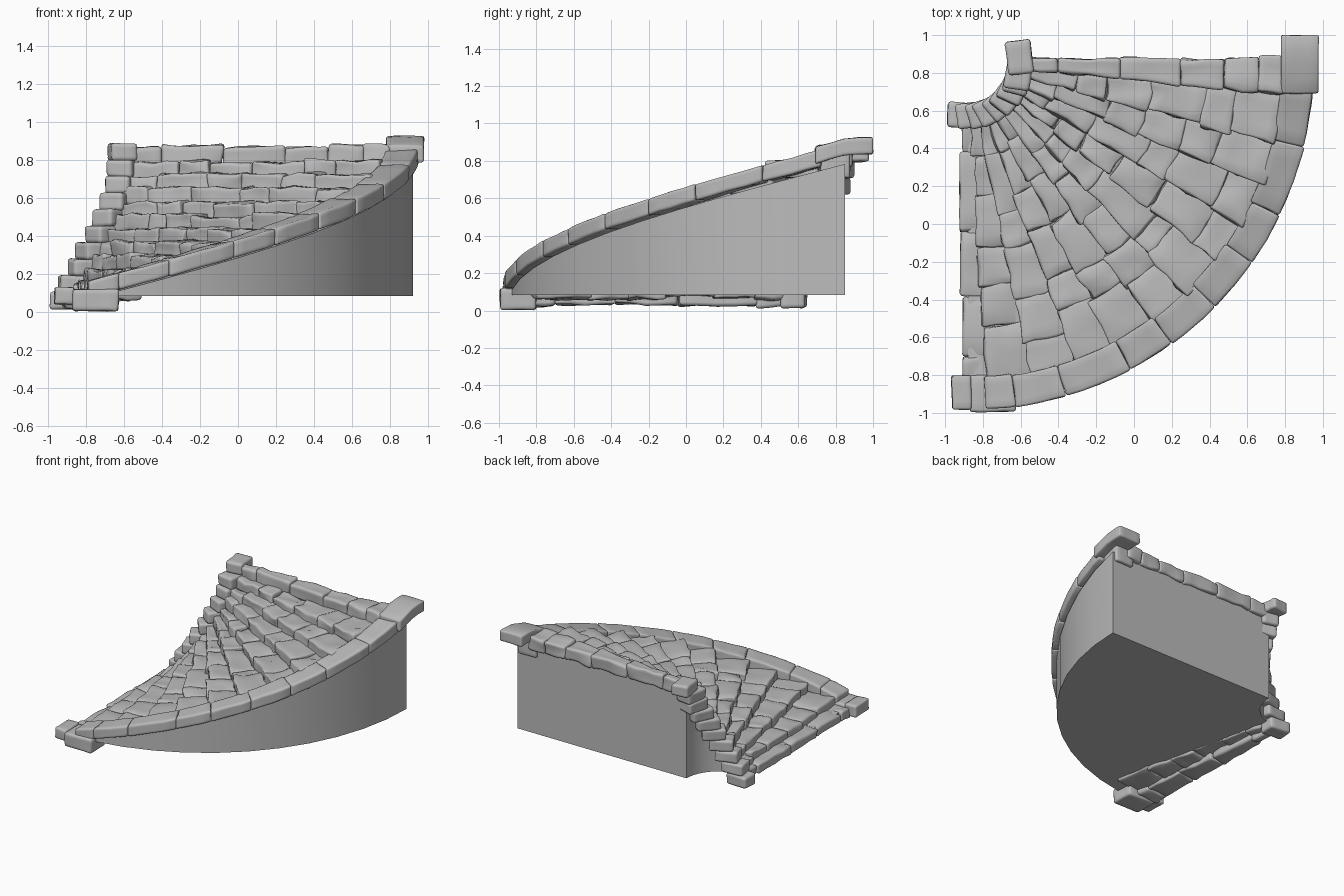
import bpy, bmesh, random
from math import sin, cos, radians
from mathutils import Vector, noise

random.seed(4)
old = bpy.data.objects.get("Cube")
if old:
    bpy.data.objects.remove(old)

stone_mat = bpy.data.materials.new("grey stone")
stone_mat.use_nodes = True
GREY = (0.5, 0.5, 0.5, 1)
stone_mat.diffuse_color = GREY
stone_mat.node_tree.nodes["Principled BSDF"].inputs["Base Color"].default_value = GREY

CENTRE_X, CENTRE_Y = -0.88, 0.85      # axis the stair winds around


def polar(t, r, z):
    a = radians(t)
    return Vector((CENTRE_X + r * sin(a), CENTRE_Y - r * cos(a), z))


def lerp(a, b, k):
    return a + (b - a) * k


def finish(name, bm):
    bmesh.ops.recalc_face_normals(bm, faces=bm.faces)
    mesh = bpy.data.meshes.new(name)
    bm.to_mesh(mesh)
    bm.free()
    mesh.materials.append(stone_mat)
    obj = bpy.data.objects.new(name, mesh)
    bpy.context.collection.objects.link(obj)
    return obj


def add_stone(bm, place, rough=0.006, cuts=3, bevel=0.011):
    """Worn block: place(u, v, w) maps the unit cube to its final shape."""
    part = bmesh.new()
    bmesh.ops.create_cube(part, size=1)
    bmesh.ops.subdivide_edges(part, edges=part.edges[:], cuts=cuts, use_grid_fill=True)
    for v in part.verts:
        v.co = place(v.co.x + 0.5, v.co.y + 0.5, v.co.z + 0.5)
    bmesh.ops.recalc_face_normals(part, faces=part.faces)
    sharp = [e for e in part.edges if e.calc_face_angle(0) > 0.8]
    bmesh.ops.bevel(part, geom=sharp, offset=bevel, segments=2, profile=0.5,
                    affect='EDGES', clamp_overlap=True)
    shift = Vector([random.uniform(-9, 9) for _ in range(3)])
    for v in part.verts:
        v.co += noise.noise_vector(v.co * 9 + shift) * rough
    for f in part.faces:
        f.smooth = True
    temp = bpy.data.meshes.new("temp")
    part.to_mesh(temp)
    part.free()
    bm.from_mesh(temp)
    bpy.data.meshes.remove(temp)


def arc_stone(t0, t1, r0, r1, bottom, top):
    """Block bent around the axis; bottom and top are functions of the angle."""
    def place(u, v, w):
        t = lerp(t0, t1, u)
        return polar(t, lerp(r0, r1, v), lerp(bottom(t), top(t), w))
    return place


def box_stone(x0, x1, y0, y1, z0, z1, rise=0):
    def place(u, v, w):
        return Vector((lerp(x0, x1, u), lerp(y0, y1, v),
                       lerp(z0, z1, w) + rise * min(v * 1.7, 1)))
    return place


# Solid base under the stair
bm = bmesh.new()
SEGMENTS = 12
rings = []
for i in range(SEGMENTS + 1):
    t = 90 * i / SEGMENTS
    ramp = max(0.088, 0.035 + 0.0082 * t)
    corners = ((0.28, 0.083), (1.8, 0.083), (1.8, ramp + 0.01), (0.28, ramp))
    rings.append([bm.verts.new(polar(t, r, z)) for r, z in corners])
for a, b in zip(rings, rings[1:]):
    for k in range(4):
        m = (k + 1) % 4
        face = bm.faces.new((a[k], a[m], b[m], b[k]))
        face.smooth = k in (1, 3)
bm.faces.new(rings[0])
bm.faces.new(rings[-1])
base = finish("base", bm)
base.data.set_sharp_from_angle(angle=radians(30))

# Winding treads, each a row of worn stones
STEPS, STONES = 10, 6
for i in range(1, STEPS + 1):
    bm = bmesh.new()
    top = 0.085 + 0.0705 * i
    start = 8 * i - 4
    cuts = [0.3 + 1.39 * (k + (random.uniform(-0.3, 0.3) if 0 < k < STONES else 0)) / STONES
            for k in range(STONES + 1)]
    for r0, r1 in zip(cuts, cuts[1:]):
        z = top + random.uniform(-0.008, 0.008)
        front = start - random.uniform(0.2, 1.2)
        add_stone(bm, arc_stone(front, start + 9, r0 - 0.002, r1 + 0.002,
                                lambda t, z=z: z - 0.09, lambda t, z=z: z),
                  rough=0.022, bevel=0.012)
    finish(f"tread_{i}", bm)

# Bottom row of stones along the foot of the stair
bm = bmesh.new()
joints = (0.6, 0.38, -0.04, -0.38, -0.7, -0.82)
for y1, y0 in zip(joints, joints[1:]):
    left = -0.915 + random.uniform(-0.01, 0.01)
    low = 0.025 + random.uniform(-0.008, 0.008)

    def foot(u, v, w, y0=y0, y1=y1, left=left, low=low):
        y = lerp(y0, y1, v)
        return Vector((lerp(left, -0.84 + 0.1 * (0.5 - y), u), y, lerp(low, 0.1, w)))
    add_stone(bm, foot, rough=0.016, bevel=0.015)
finish("bottom_edge", bm)

# Top row of stones along the back
bm = bmesh.new()
joints = (-0.6, -0.4, -0.08, 0.25, 0.48, 0.66, 0.8)
for x0, x1 in zip(joints, joints[1:]):
    back = 0.88 + random.uniform(-0.012, 0.01)
    high = 0.875 + random.uniform(-0.008, 0.008)

    def landing(u, v, w, x0=x0, x1=x1, back=back, high=high):
        x = lerp(x0, x1, u)
        return Vector((x, lerp(0.81 - 0.1 * (x + 0.5), back, v), lerp(0.765, high, w)))
    add_stone(bm, landing, rough=0.016, bevel=0.015)
add_stone(bm, box_stone(0.74, 0.9, 0.72, 0.875, 0.71, 0.86))
finish("top_edge", bm)

# Outer curb of long bent stones
bm = bmesh.new()
joints = (3, 8, 16.5, 28, 36, 45.5, 55, 64, 76, 86)
for t0, t1 in zip(joints, joints[1:]):
    wide = random.uniform(-0.008, 0.008)
    add_stone(bm, arc_stone(t0, t1, 1.665 + wide, 1.835 + wide / 2,
                            lambda t: 0.048 + 0.0084 * t,
                            lambda t: 0.137 + 0.0084 * t),
              rough=0.006, bevel=0.012)
finish("outer_curb", bm)

# Inner curb of stacked blocks
bm = bmesh.new()
BLOCKS = 10
for i in range(BLOCKS):
    k = i / (BLOCKS - 1)
    angle = radians(lerp(-5, 95, k) + random.uniform(-4, 4))
    along = Vector((cos(angle), sin(angle), 0))
    out = Vector((sin(angle), -cos(angle), 0))
    middle = Vector((CENTRE_X, CENTRE_Y, lerp(0.06, 0.84, k))) + out * 0.275

    def block(u, v, w, middle=middle, along=along, out=out):
        return (middle + along * (u - 0.5) * 0.18 + out * (v - 0.5) * 0.135
                + Vector((0, 0, (w - 0.5) * 0.092)))
    add_stone(bm, block, rough=0.006, bevel=0.016)
finish("inner_curb", bm)

# End stones of the outer curb
bm = bmesh.new()
add_stone(bm, box_stone(0.78, 0.978, 0.69, 1.0, 0.785, 0.875, rise=0.05), rough=0.005)
finish("top_end_stone", bm)
bm = bmesh.new()
add_stone(bm, box_stone(-0.87, -0.63, -0.995, -0.8, 0.005, 0.12), rough=0.008, bevel=0.014)
add_stone(bm, box_stone(-0.965, -0.86, -0.98, -0.8, 0.04, 0.13), rough=0.006)
finish("bottom_end_stones", bm)
